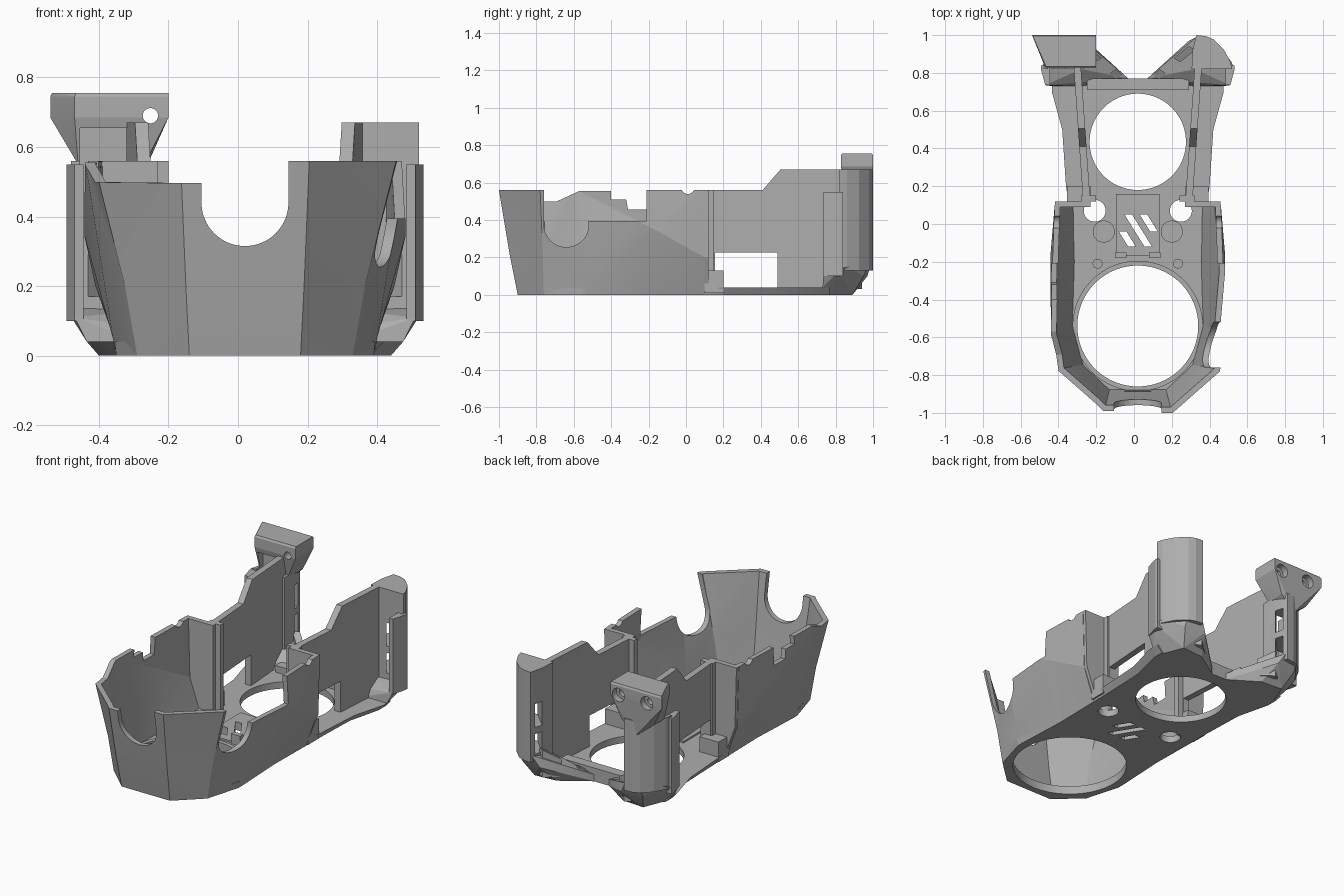
import bpy, bmesh, math
from mathutils import Matrix, Vector

CX = 0.02  # symmetry plane of the body

old = bpy.data.objects.get("Cube")
if old:
    bpy.data.objects.remove(old, do_unlink=True)

grey = bpy.data.materials.new("mid_grey")
grey.use_nodes = True
grey.diffuse_color = (0.42, 0.42, 0.42, 1)
grey.node_tree.nodes["Principled BSDF"].inputs["Base Color"].default_value = (0.42, 0.42, 0.42, 1)


def finish(name, bm, fix=True):
    if fix:
        bmesh.ops.recalc_face_normals(bm, faces=bm.faces)
    me = bpy.data.meshes.new(name)
    bm.to_mesh(me)
    bm.free()
    ob = bpy.data.objects.new(name, me)
    bpy.context.collection.objects.link(ob)
    me.materials.append(grey)
    return ob


def loft(name, rings, closed=True):
    """Bridge rings of equal length; closed lofts are capped."""
    bm = bmesh.new()
    vs = [[bm.verts.new(p) for p in r] for r in rings]
    n = len(vs[0])
    for a, b in zip(vs, vs[1:]):
        for i in range(n if closed else n - 1):
            j = (i + 1) % n
            bm.faces.new((a[i], a[j], b[j], b[i]))
    if closed:
        bm.faces.new(vs[0])
        bm.faces.new(vs[-1])
    else:
        bmesh.ops.triangulate(bm, faces=bm.faces)
    return finish(name, bm, closed)


def prism(name, pts, axis, lo, hi):
    """Extrude a 2D profile along axis 0, 1 or 2."""
    def place(p, h):
        q = list(p)
        q.insert(axis, h)
        return tuple(q)
    return loft(name, [[place(p, h) for p in pts] for h in (lo, hi)])


def box(name, x, y, z):
    return prism(name, [(x[0], y[0]), (x[1], y[0]), (x[1], y[1]), (x[0], y[1])], 2, *z)


def disc(name, c, r, axis, lo, hi, n=64):
    pts = [(c[0] + r * math.cos(2 * math.pi * i / n), c[1] + r * math.sin(2 * math.pi * i / n))
           for i in range(n)]
    return prism(name, pts, axis, lo, hi)


def hull(name, pts):
    bm = bmesh.new()
    for p in pts:
        bm.verts.new(p)
    out = bmesh.ops.convex_hull(bm, input=bm.verts)
    extra = {g for g in out["geom_interior"] + out["geom_unused"] if isinstance(g, bmesh.types.BMVert)}
    bmesh.ops.delete(bm, geom=list(extra), context="VERTS")
    return finish(name, bm)


def apply(ob, mod):
    bpy.context.view_layer.objects.active = ob
    bpy.ops.object.modifier_apply(modifier=mod.name)


def cut(ob, *cutters):
    for c in cutters:
        m = ob.modifiers.new("cut", "BOOLEAN")
        m.operation, m.solver, m.object = "DIFFERENCE", "EXACT", c
        apply(ob, m)
        bpy.data.objects.remove(c, do_unlink=True)


def sx(s, *xs):
    return tuple(CX + s * x for x in xs)


# Front shell: flared and faceted with a bulge low on each side, open at the back
levels = [
    [(.36, .1, 0), (.355, -.2, 0), (.37, -.52, 0), (.31, -.76, 0), (.16, -.9, 0)],
    [(.43, .1, .2), (.462, -.16, .345), (.38, -.53, .05), (.345, -.765, .2), (.17, -.94, .2)],
    [(.44, .1, .56), (.45, -.16, .56), (.46, -.6, .56), (.435, -.78, .56), (.185, -1, .56)],
]
shell = loft("front_shell", [[(CX - x, y, z) for x, y, z in half]
                             + [(CX + x, y, z) for x, y, z in reversed(half)] for half in levels], False)
m = shell.modifiers.new("wall", "SOLIDIFY")
m.thickness, m.offset, m.use_even_offset = 0.03, -1, True
apply(shell, m)
cut(shell,
    box("c", (-1, 1), (-1.2, .5), (.56, .8)),
    disc("c", (CX, .44), .125, 1, -1.2, -.7),
    box("c", (CX - .125, CX + .125), (-1.2, -.7), (.44, .8)),
    disc("c", (.01, .575), .036, 0, -1, 1, 24),
    disc("c", (-.64, .375), .12, 0, .25, .8),
    prism("c", [(-.76, .8), (-.76, .375), (-.52, .375), (-.52, .395), (-.21, .395), (-.21, .8)], 0, .25, .8),
    prism("c", [(-1.2, .8), (-1.2, .493), (-.69, .5), (-.57, .555), (-.4, .556), (-.4, .51), (-.32, .51),
                (-.31, .455), (-.21, .455), (-.21, .8)], 0, -.8, -.105))

# Floor plate with the two fan openings, screw holes and vents
edge = [(.16, .162, -.9), (.31, .315, -.76), (.37, .375, -.55), (.355, .36, -.2), (.36, .365, .1),
        (.36, .38, .2), (.37, .40, .5), (.42, .455, .7), (.42, .455, .77)]
floor = loft("floor_plate", [
    [(CX + e[k], e[2], z) for e in edge] + [(CX - e[k], e[2], z) for e in reversed(edge)]
    for k, z in ((0, 0), (1, .04))])
pad = box("vent_pad", (CX - .115, CX + .115), (-.17, .16), (.03, .05))
cut(floor,
    disc("c", (CX, -.54), .32, 2, -.1, .2, 96),
    disc("c", (CX, .435), .255, 2, -.1, .2, 96),
    *[disc("c", (CX + s * .228, .07), .058, 2, -.1, .2) for s in (-1, 1)])
for ob in (floor, pad):
    for x, top, bottom in ((-.08, -.04, -.12), (-.05, .05, -.12), (.03, .05, -.04)):
        run = (top - bottom) * .62
        cut(ob, prism("c", [(x, top), (x + .04, top), (x + .04 + run, bottom), (x + run, bottom)], 2, -.1, .2))

# Raised lip around the front opening
lip = disc("opening_lip", (CX, -.54), .345, 2, .03, .05, 96)
cut(lip, disc("c", (CX, -.54), .32, 2, -.1, .2, 96))
# Rail behind the rear opening and clip at the front
box("rear_rail", (CX - .27, CX + .27), (.71, .77), (.03, .08))
box("front_clip", (CX - .07, CX + .07), (-.905, -.885), (.03, .09))

columns = {}
for s, side in ((1, "left"), (-1, "right")):
    # Bosses and pegs on the floor
    disc(side + "_boss", (CX + s * .18, -.04), .058, 2, .03, .1)
    disc(side + "_peg", (CX + s * .213, -.21), .026, 2, .03, .06, 32)
    box(side + "_pad_clip", sx(s, .06, .12), (-.18, -.15), (.03, .1))

    # Panel closing the shell where it steps in, with a corner post
    prism(side + "_step_panel", [(CX + s * x, z) for x, z in
          ((.25, .02), (.36, .02), (.428, .2), (.438, .56), (.25, .56))], 1, .09, .12)
    box(side + "_corner_post", sx(s, .22, .3), (.118, .15), (.02, .56))
    box(side + "_sill", sx(s, .25, .375), (.1, .2), (.01, .13))

    # Thin rear side wall, splayed slightly outward, with a window
    wall = prism(side + "_rear_wall", [(.115, .02), (.115, .56), (.41, .56), (.505, .67), (.86, .67), (.86, .02)],
                 0, *sx(s, .257, .295))
    cut(wall, box("c", (-1, 1), (.155, .49), (.04, .225)))
    for v in wall.data.vertices:
        v.co.x += s * (v.co.y - .2) * .07

    # Curved rear column with slots, and the flange on its outer edge
    plan = [(.285, .82), (.29, .92), (.31, 1), (.36, .995), (.40, .978), (.455, .925), (.49, .86), (.5, .82)]
    column = prism(side + "_rear_column", [(CX + s * x, y) for x, y in plan], 2, .13, .67 if s > 0 else .56)
    columns[side] = column
    prism(side + "_column_flange", [(CX + s * x, y) for x, y in
          ((.465, .735), (.49, .735), (.513, .82), (.513, .84), (.465, .84))], 2, .1, .55)
    for z0, z1 in ((.17, .29), (.33, .47)):
        slot = box("c", (-.3, .3), (-.022, .022), (z0, z1))
        slot.data.transform(Matrix.Translation(Vector((CX + s * .4, .84, 0)))
                            @ Matrix.Rotation(-s * math.pi / 4, 4, "Z"))
        cut(column, slot)

    # Faceted foot carrying the column
    foot = [(.05, .77, 0), (.22, .88, 0), (.36, .89, 0), (.42, .74, 0), (.05, .77, .04), (.455, .73, .04),
            (.3, .73, .04), (.27, .97, .1), (.40, .95, .1), (.49, .735, .11), (.512, .82, .13),
            (.495, .86, .15), (.40, .978, .17), (.31, .99, .17), (.3, .82, .13)]
    hull(side + "_foot", [(CX + s * x, y, z) for x, y, z in foot])
    # Small slanted gusset with a slot beside the foot
    for a, b in ((0, .18), (.55, .95)):
        ends = [(.08 + .2 * t, .79 + .16 * t, .06 + .14 * t) for t in (a, b)]
        hull(side + "_gusset", [(CX + s * (x + d), y - d * .6, z) for x, y, h in ends
                                for d in (0, .035) for z in (.03, h)])

# Mounting head on the taller column, tapering down to a point on its back
head_plan = [(-.54, 1), (-.2, 1), (-.2, .828), (-.47, .828), (-.495, .91)]
head = hull("mount_head", [(x, y, z) for x, y in head_plan for z in (.685, .745)]
            + [(x * .985 - .003, .92 + (y - .92) * .93, .756) for x, y in head_plan]
            + [(-.46, .96, .55), (-.42, .978, .55), (-.26, .985, .55), (-.27, .86, .55), (-.46, .86, .55),
               (-.35, .985, .46)])
cut(head,
    disc("c", (-.252, .69), .022, 1, .7, 1.2, 32),
    *[disc("c", (x, .69), .04, 1, .96, 1.2, 32) for x in (-.252, -.44)],
    disc("c", (-.44, .69), .022, 1, .9, 1.2, 32))
# Recess in the front of the head and its column
for ob in (head, columns["right"]):
    cut(ob, box("c", (-.455, -.31), (.7, .885), (.34, .655)))

# Smooth curved walls, keep facets and edges crisp
bpy.ops.object.select_all(action="DESELECT")
for ob in bpy.context.collection.objects:
    if ob.type == "MESH" and grey.name in ob.data.materials:
        ob.select_set(True)
        bpy.context.view_layer.objects.active = ob
bpy.ops.object.shade_smooth_by_angle(angle=math.radians(12))
bpy.ops.object.select_all(action="DESELECT")
